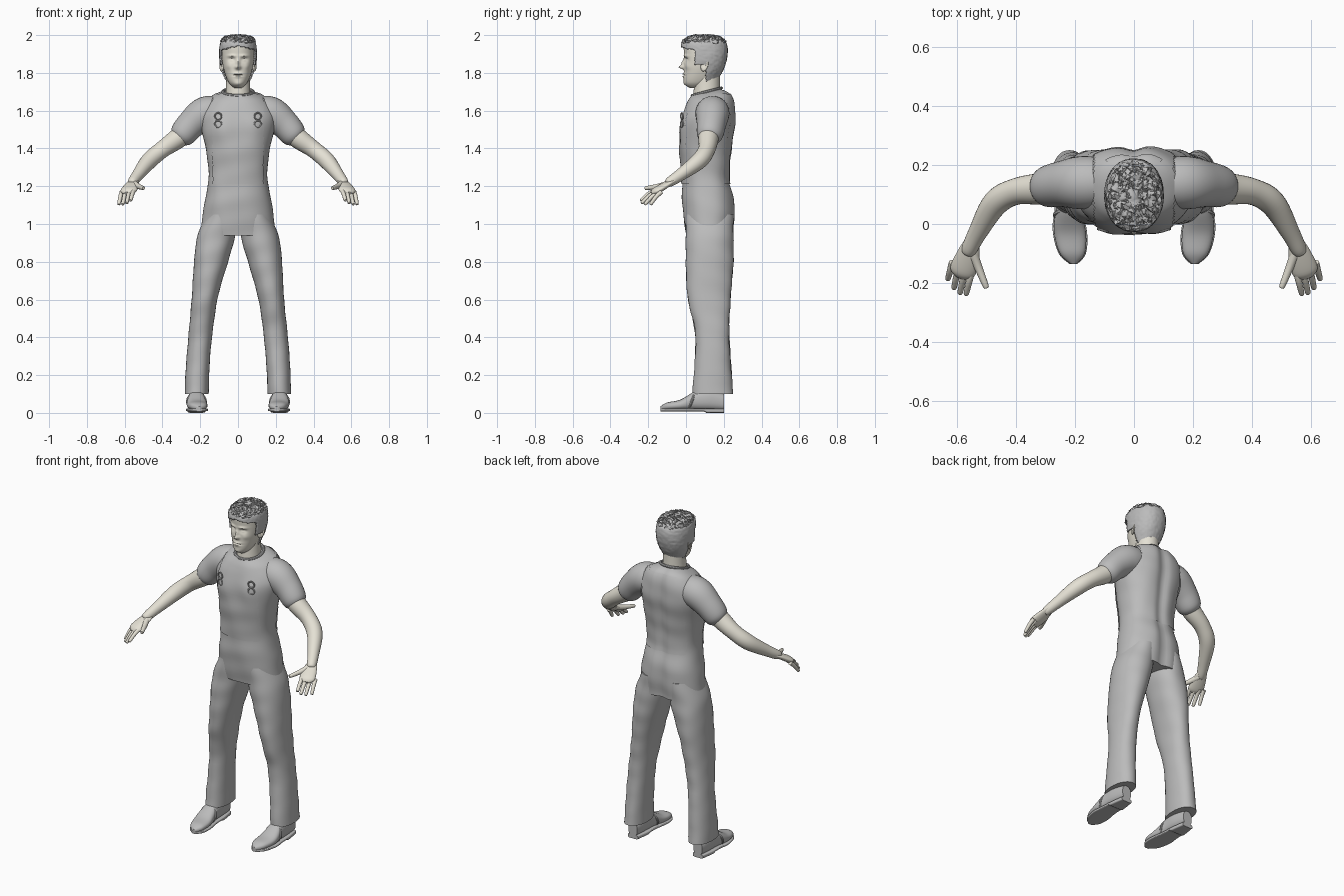
import bpy, bmesh, math, random
from mathutils import Vector

if "Cube" in bpy.data.objects:
    bpy.data.objects.remove(bpy.data.objects["Cube"])
random.seed(4)
X, Y, Z = Vector((1, 0, 0)), Vector((0, 1, 0)), Vector((0, 0, 1))


def material(name, red, green, blue):
    mat = bpy.data.materials.new(name)
    mat.use_nodes = True
    mat.diffuse_color = (red, green, blue, 1)
    mat.node_tree.nodes["Principled BSDF"].inputs["Base Color"].default_value = mat.diffuse_color
    return mat


CLOTH = material("grey cloth", .5, .5, .5)
SKIN = material("pale skin", .78, .75, .66)


def smooth(rows, steps):
    """Catmull-Rom curve through rows of numbers."""
    result = []
    last = len(rows) - 1
    for i in range(last):
        window = rows[max(i - 1, 0)], rows[i], rows[i + 1], rows[min(i + 2, last)]
        for step in range(steps):
            t = step / steps
            result.append([b + t / 2 * (c - a + t * (a + a - 5 * b + 4 * c - d + t * (3 * (b - c) + d - a)))
                           for a, b, c, d in zip(*window)])
    return result + [list(rows[last])]


def finish(name, bm, mat):
    bmesh.ops.recalc_face_normals(bm, faces=bm.faces)
    mesh = bpy.data.meshes.new(name)
    bm.to_mesh(mesh)
    bm.free()
    mesh.materials.append(mat)
    ob = bpy.data.objects.new(name, mesh)
    bpy.context.collection.objects.link(ob)
    bpy.ops.object.select_all(action='DESELECT')
    ob.select_set(True)
    bpy.context.view_layer.objects.active = ob
    bpy.ops.object.shade_smooth_by_angle(angle=math.radians(50))
    return ob


def rounded(value, power):
    return math.copysign(abs(value) ** (2 / power), value)


def loft(name, rings, mat, sides=32, power=2, shape=None, keep=None):
    """Skin rings of (centre, u, v), with optional vertex shaping and face filter."""
    bm = bmesh.new()
    loops = []
    for centre, u, v in rings:
        loop = []
        for k in range(sides):
            angle = math.tau * k / sides
            point = centre + u * rounded(math.cos(angle), power) + v * rounded(math.sin(angle), power)
            loop.append(bm.verts.new(shape(point) if shape else point))
        loops.append(loop)
    for lower, upper in zip(loops, loops[1:]):
        for k in range(sides):
            bm.faces.new((lower[k], lower[k - 1], upper[k - 1], upper[k]))
    bm.faces.new(loops[0])
    bm.faces.new(loops[-1])
    if keep:
        unwanted = [f for f in bm.faces if not keep(f.calc_center_median())]
        bmesh.ops.delete(bm, geom=unwanted, context='FACES')
    return finish(name, bm, mat)


def level(rows, steps=8, grow=0, centre=lambda z: 0):
    """Horizontal rings from rows of height, front, back and half width."""
    return [(Vector((centre(z), (front + back) / 2, z)), X * (width + grow), Y * ((back - front) / 2 + grow))
            for z, front, back, width in smooth(rows, steps)]


def tube(name, rows, mat, side, flatness=1, sides=24):
    """Limb through rows of position and radius, closed by a rounded tip."""
    rows = [(Vector((side * x, y, z)), r) for x, y, z, r in rows]
    (before, _), (end, radius) = rows[-2:]
    rows.append((end + (end - before).normalized() * radius * .6, radius * .4))
    points = smooth([(*p, r) for p, r in rows], 6)
    rings = []
    for i, (x, y, z, r) in enumerate(points):
        ahead, behind = points[min(i + 1, len(points) - 1)], points[max(i - 1, 0)]
        along = (Vector(ahead[:3]) - Vector(behind[:3])).normalized()
        across = along.cross(Z).normalized()
        rings.append((Vector((x, y, z)), across * r, across.cross(along) * r * flatness))
    return loft(name, rings, mat, sides)


def torus(name, major, minor, location, rotation):
    bpy.ops.mesh.primitive_torus_add(major_radius=major, minor_radius=minor, major_segments=40, minor_segments=8,
                                     location=location, rotation=rotation)
    ob = bpy.context.object
    ob.name = name
    ob.data.materials.append(CLOTH)
    bpy.ops.object.shade_smooth_by_angle()


def hill(p, x, z, spread_x, spread_z):
    """Soft mound, mirrored across the body."""
    return math.exp(-((abs(p.x) - x) / spread_x) ** 2 - ((p.z - z) / spread_z) ** 2)


def folds(p):
    """Soft cloth creases."""
    wave = .003 * math.sin(31 * p.z + 14 * p.x) * math.sin(19 * p.z - 23 * p.x + 9 * p.y)
    return p + Vector((wave / 2, wave, 0))


# Torso with spine groove, chest and tilted neck opening
def torso_shape(p):
    if p.y > .12:
        p.y -= .014 * math.exp(-(p.x / .03) ** 2)
    else:
        p.y -= .008 * hill(p, .09, 1.5, .05, .07)
    p.z += max(0, p.z - 1.55) * 1.6 * (p.y - .12)
    return folds(p)


TORSO = [(.94, 0, .25, .2), (1.1, -.02, .26, .18), (1.25, -.02, .23, .155), (1.4, -.03, .24, .17),
         (1.56, -.02, .26, .2), (1.66, .01, .24, .15), (1.7, .03, .19, .08)]
loft("torso", level(TORSO), CLOTH, 64, 2.3, torso_shape)
loft("vest_panel", level(TORSO, grow=.005), CLOTH, 96, 2.3, torso_shape,
     lambda c: 1.22 < c.z < 1.69 and abs(c.x) < .135)

# Neck and collar
loft("neck", level([(1.6, .03, .19, .075), (1.7, .04, .18, .065), (1.82, .05, .18, .06)]), SKIN)
torus("collar", .08, .008, (0, .11, 1.7), (.25, 0, 0))

# Head with modelled face: each feature is x, z, spread in x, spread in z, forward push
HEAD = [(1.72, .02, .08, .02), (1.75, -.01, .14, .05), (1.82, -.01, .185, .076), (1.89, -.01, .205, .085),
        (1.95, -.01, .2, .08), (1.98, .02, .17, .06), (1.99, .07, .12, .01)]
FEATURES = {
    "nose tip": (0, 1.83, .014, .01, .024), "nose bridge": (0, 1.85, .009, .02, .014),
    "eye socket": (.033, 1.87, .017, .011, -.014), "eyeball": (.033, 1.867, .011, .006, .008),
    "brow": (.033, 1.89, .022, .007, .007), "cheek": (.05, 1.835, .016, .016, .005),
    "upper lip": (0, 1.795, .022, .005, .008), "mouth line": (0, 1.788, .026, .002, -.006),
    "lower lip": (0, 1.78, .018, .005, .007), "chin": (0, 1.74, .02, .012, .005),
}


def face(p):
    if p.y < .07:
        for *place, push in FEATURES.values():
            p.y -= push * hill(p, *place)
    return p


loft("head", level(HEAD, 14), SKIN, 128, 2.2, face)


# Cropped hair as a rough shell above the hairline
def hairline(c):
    if c.y < .05:
        return c.z > 1.94 - abs(c.x) / 4
    return c.z > (1.84 if c.y < .105 else 1.755)


def tousle(p):
    rough = .006 if p.z > 1.955 else .0015
    return p + Vector([random.uniform(-1, 1) for axis in "xyz"]) * rough


hair = loft("hair", level(HEAD, 10, grow=.007), CLOTH, 80, 2.2, tousle, hairline)
hair.location.z = .003
hair.modifiers.new("thickness", 'SOLIDIFY').thickness = .008

LEG = [(1.05, 0, .25, .08), (.93, 0, .25, .1), (.8, 0, .25, .09), (.6, .01, .235, .068),
       (.4, .05, .23, .063), (.1, .035, .25, .063)]

# Shoe rows from heel to toe: y, half width, top
SHOE = [(.2, .03, .1), (.12, .042, .125), (.05, .045, .115), (-.03, .054, .07), (-.1, .042, .055), (-.135, .01, .035)]

SLEEVE = [(.08, .14, 1.59, .08), (.17, .14, 1.585, .09), (.245, .135, 1.53, .078), (.3, .125, 1.465, .066)]
ARM = [(.24, .135, 1.53, .05), (.31, .12, 1.46, .054), (.4, .11, 1.395, .045), (.47, .07, 1.335, .044),
       (.53, -.03, 1.26, .032), (.56, -.09, 1.22, .025)]
PALM = [(.55, -.06, 1.23, .025), (.56, -.1, 1.21, .038), (.58, -.16, 1.175, .044)]
THUMB = [(.55, -.09, 1.215, .018), (.528, -.145, 1.2, .014), (.502, -.21, 1.19, .01)]


def finger(k):
    """Fanned finger number k, index first, longest in the middle."""
    across = k / 3
    reach = math.sin(math.pi * (across + .1) / 1.2)
    knuckle = Vector((.55, -.16, 1.18)).lerp(Vector((.615, -.13, 1.17)), across)
    end = Vector((.568, -.23, 1.13)).lerp(Vector((.63, -.18, 1.11)), across) - (Y + Z / 2) * reach * .02
    middle = knuckle.lerp(end, .5) + Z * .006
    return [(*knuckle, .012), (*middle, .011), (*end, .009)]


for side, s in (("left", 1), ("right", -1)):
    # Ear: flattened ball with a bowl
    bm = bmesh.new()
    bmesh.ops.create_uvsphere(bm, u_segments=20, v_segments=14, radius=1)
    for vert in bm.verts:
        x, y, z = vert.co
        bowl = math.exp(-4 * (y * y + z * z)) if x > 0 else 0
        vert.co = s * (.087 + .011 * (x - bowl) + .008 * y), .098 + .02 * y + .006 * z, 1.842 + .034 * z
    finish(side + "_ear", bm, SKIN)

    # Trouser leg, spreading outwards to the hem
    loft(side + "_trouser_leg", level(LEG, centre=lambda z: s * (.22 - .12 * z * z)), CLOTH, 40, 2.2, folds)

    # Shoe with sole, heel and strap
    upper, sole = [], []
    for y, width, top in smooth(SHOE, 6):
        middle = s * (.22 + min(0, y) / 9)
        thick = .012 if y > .1 else .008
        upper.append((Vector((middle, y, (top + .015) / 2)), X * width, Z * (top - .015) / 2))
        sole.append((Vector((middle, y, .024 - thick)), X * (width + .004), Z * thick))
    loft(side + "_shoe", upper, CLOTH, 28, 2.4)
    loft(side + "_shoe_sole", sole, CLOTH, 28, 5)
    torus(side + "_shoe_strap", .048, .007, (s * .22, .03, .06), (1.2, 0, 0))

    # Sleeve, arm and hand
    tube(side + "_sleeve", SLEEVE, CLOTH, s, sides=32)
    tube(side + "_arm", ARM, SKIN, s)
    tube(side + "_palm", PALM, SKIN, s, flatness=.42)
    tube(side + "_thumb", THUMB, SKIN, s)
    for k, label in enumerate(("index", "middle", "ring", "little")):
        tube(f"{side}_{label}_finger", finger(k), SKIN, s, sides=12)

    # Pair of chest buckles
    for label, z in (("upper", 1.57), ("lower", 1.53)):
        torus(f"{side}_{label}_chest_buckle", .018, .004, (s * .105, -.022, z), (math.pi / 2, 0, s * .3))
